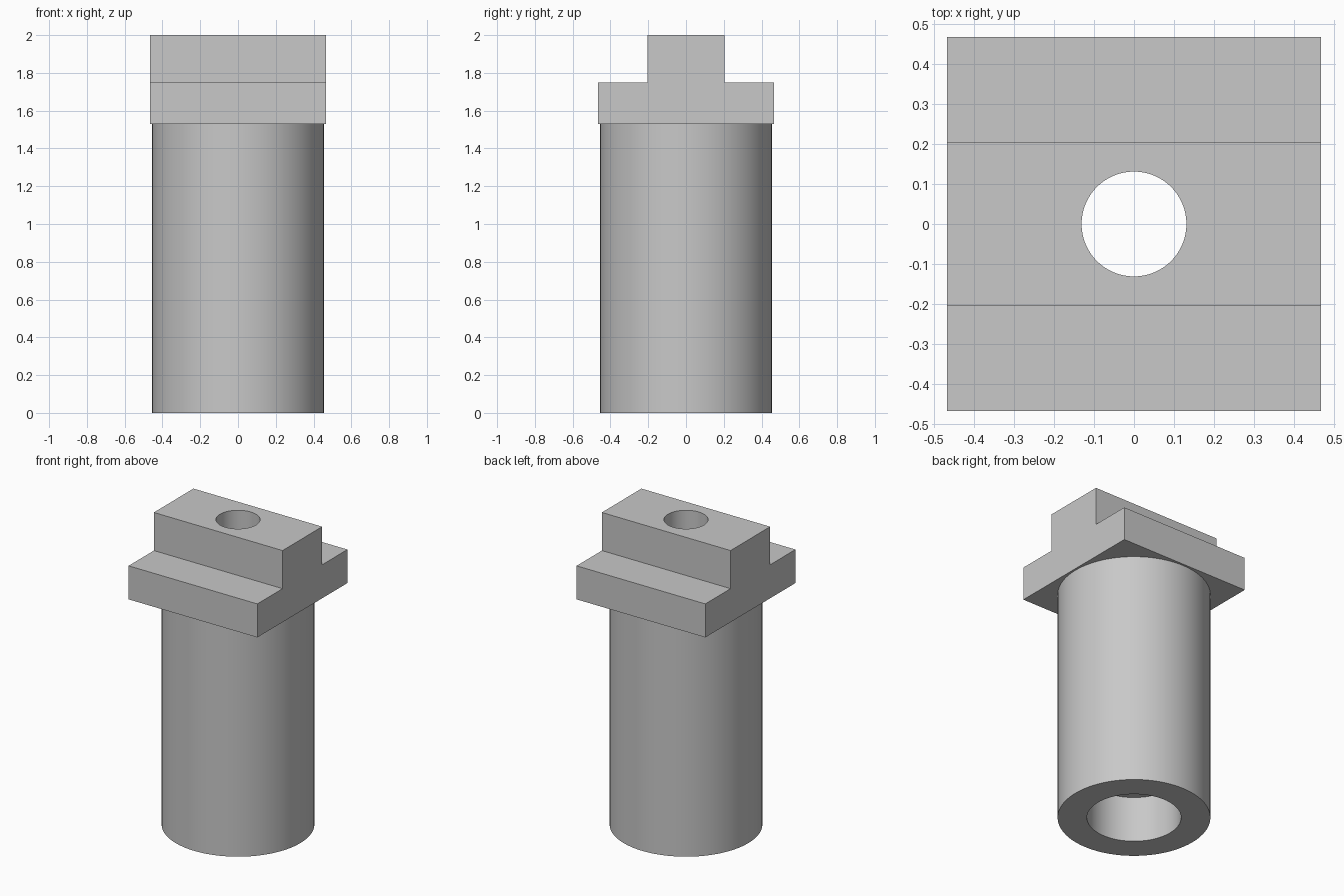
import bpy
import bmesh
import math
from mathutils import Matrix, Vector

default_cube = bpy.data.objects.get("Cube")
if default_cube:
    bpy.data.objects.remove(default_cube, do_unlink=True)

HALF = 0.467          # half width of the square head
HEAD_Z, STEP_Z, TOP_Z = 1.53, 1.75, 2.0
RIDGE = 0.205         # half width of the ridge

grey = bpy.data.materials.new("plain_grey")
grey.use_nodes = True
colour = (0.58, 0.58, 0.58, 1)
grey.diffuse_color = colour
grey.node_tree.nodes["Principled BSDF"].inputs["Base Color"].default_value = colour


def make_object(name, bm):
    bmesh.ops.recalc_face_normals(bm, faces=bm.faces)
    mesh = bpy.data.meshes.new(name)
    bm.to_mesh(mesh)
    bm.free()
    mesh.materials.append(grey)
    obj = bpy.data.objects.new(name, mesh)
    bpy.context.collection.objects.link(obj)
    return obj


def cylinder(name, radius, bottom, top, sides=96):
    bm = bmesh.new()
    bmesh.ops.create_cone(bm, cap_ends=True, segments=sides, radius1=radius,
                          radius2=radius, depth=top - bottom,
                          matrix=Matrix.Translation((0, 0, (bottom + top) / 2)))
    return make_object(name, bm)


# Stepped head: half profile mirrored in y, then extruded along x
side = [(HALF, HEAD_Z), (HALF, STEP_Z), (RIDGE, STEP_Z), (RIDGE, TOP_Z)]
profile = side + [(-y, z) for y, z in reversed(side)]
bm = bmesh.new()
end = bm.faces.new([bm.verts.new((-HALF, y, z)) for y, z in profile])
extruded = bmesh.ops.extrude_face_region(bm, geom=[end], use_keep_orig=True)
bmesh.ops.translate(bm, vec=Vector((2 * HALF, 0, 0)),
                    verts=[v for v in extruded["geom"] if isinstance(v, bmesh.types.BMVert)])
body = make_object("stepped_bushing", bm)

# Round sleeve joined on, then the through hole and the wide bottom recess cut out
tools = [
    (cylinder("sleeve_tool", 0.454, 0, HEAD_Z + 0.1), 'UNION'),
    (cylinder("through_hole_cutter", 0.131, -0.1, TOP_Z + 0.1), 'DIFFERENCE'),
    (cylinder("recess_cutter", 0.28, -0.1, 0.3), 'DIFFERENCE'),
]
bpy.ops.object.select_all(action='DESELECT')
bpy.context.view_layer.objects.active = body
body.select_set(True)
for tool, operation in tools:
    tool.hide_render = True
    mod = body.modifiers.new(tool.name, 'BOOLEAN')
    mod.operation = operation
    mod.solver = 'EXACT'
    mod.object = tool
    bpy.ops.object.modifier_apply(modifier=mod.name)
    bpy.data.objects.remove(tool, do_unlink=True)

bpy.ops.object.shade_smooth_by_angle(angle=math.radians(30))
